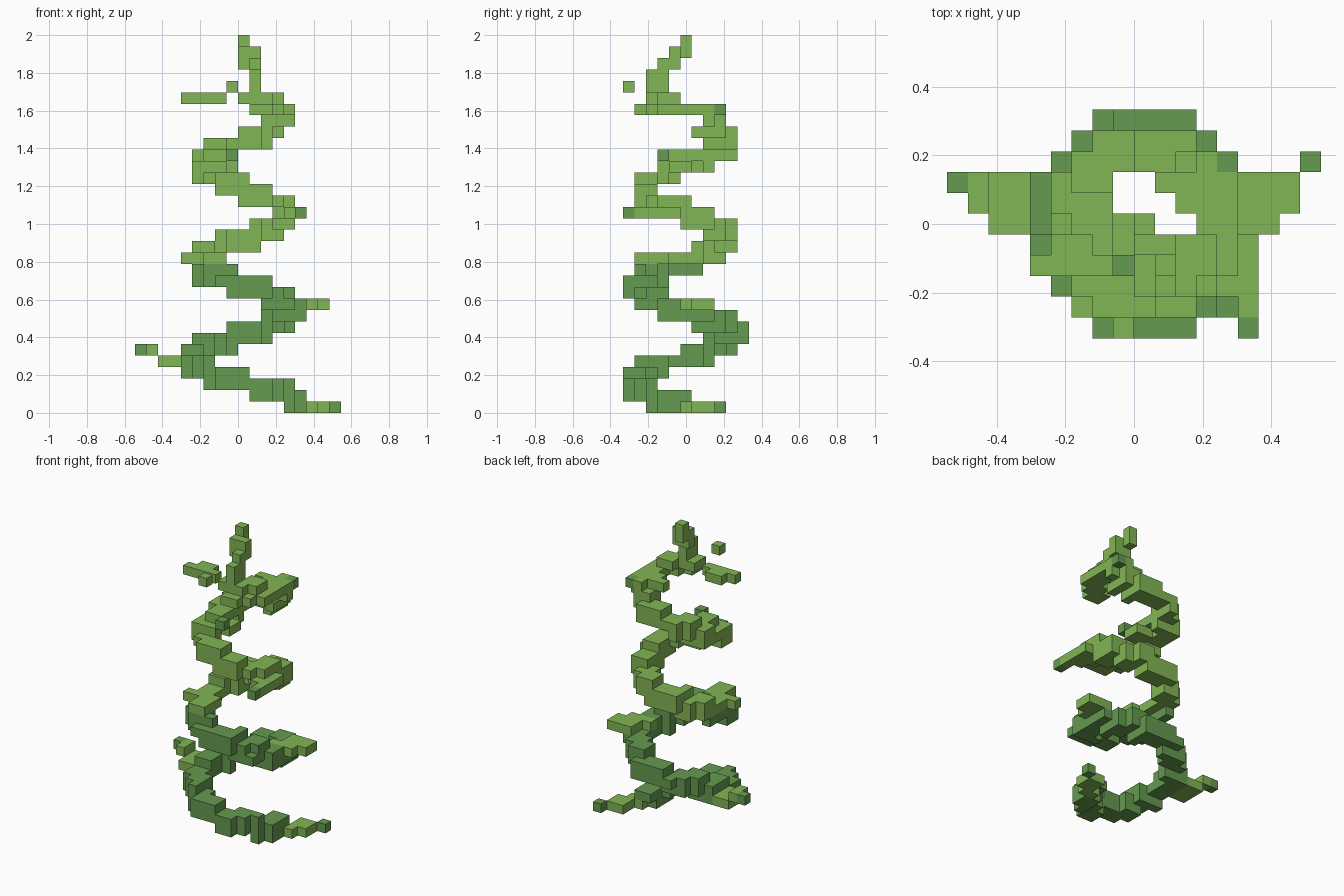
import bpy, bmesh, math
from mathutils import Vector

if "Cube" in bpy.data.objects:
    bpy.data.objects.remove(bpy.data.objects["Cube"], do_unlink=True)

U = 2 / 33  # size of one block


def material(name, rgb):
    m = bpy.data.materials.new(name)
    m.use_nodes = True
    m.diffuse_color = (*rgb, 1)
    m.node_tree.nodes["Principled BSDF"].inputs["Base Color"].default_value = (*rgb, 1)
    return m


DARK = material("dark_green", (0.130, 0.325, 0.080))
LIGHT = material("light_green", (0.225, 0.465, 0.090))


def box(x0, x1, y0, y1, z):
    """Blocks of one layer, both ends included."""
    return {(x, y, z) for x in range(x0, x1 + 1) for y in range(y0, y1 + 1)}


def coil(first, sectors, inner, outer):
    """Each layer keeps the part of a ring that lies inside its sector."""
    cells = set()
    for k, s in enumerate(sectors, first):
        cells |= {c for c in box(*s, k) if inner <= math.hypot(c[0], c[1]) <= outer}
    return cells


def build(name, cells, mat):
    """Outer skin of a group of blocks."""
    bm = bmesh.new()
    for c in sorted(cells):
        centre = Vector((c[0] + 0.5, c[1], c[2] + 0.5))
        for axis in range(3):
            for sign in (-1, 1):
                n = [0, 0, 0]
                n[axis] = sign
                if tuple(a + b for a, b in zip(c, n)) in cells:
                    continue
                n = Vector(n) / 2
                u = Vector((n.y, n.z, n.x))
                v = 2 * n.cross(u)
                corners = (-u - v, u - v, u + v, -u + v)
                bm.faces.new([bm.verts.new((centre + n + q) * U) for q in corners])
    bmesh.ops.remove_doubles(bm, verts=bm.verts[:], dist=U / 100)
    mesh = bpy.data.meshes.new(name)
    bm.to_mesh(mesh)
    bm.free()
    mesh.materials.append(mat)
    bpy.context.collection.objects.link(bpy.data.objects.new(name, mesh))


# Lower coil: x range and y range of each layer, from the ground up
lower = coil(0, [
    (4, 5, -3, -1), (1, 5, -5, 0), (-3, 4, -5, -3), (-5, 0, -5, -2),
    (-5, -3, -4, 2), (-5, -1, 0, 4), (-4, 2, 2, 5), (-1, 4, 1, 5),
    (2, 5, -2, 4), (2, 5, -4, -1), (-1, 4, -5, -2), (-4, 2, -5, -2),
    (-4, -1, -4, 1)], 3.6, 5.45)
lower |= {(4, -4, 9)}

# Upper coil, narrower
upper = coil(13, [
    (-4, -2, -3, 3), (-4, 1, 1, 4), (-2, 3, 2, 4), (1, 4, 0, 4),
    (3, 4, -2, 2), (0, 4, -4, 0), (-2, 2, -4, -3), (-4, 0, -4, -1),
    (-4, -2, -2, 2), (-4, -2, 1, 4), (-3, 2, 2, 4), (0, 3, 1, 4),
    (2, 4, 2, 3), (1, 4, -4, 1)], 2.8, 4.55)
upper |= coil(27, [(0, 3, -3, -1)], 2.0, 3.9)

# Stem that climbs from the last turn to the tip
stem = box(1, 1, -3, -2, 28) | box(1, 1, -3, -2, 29)
stem |= {(1, -2, 30)} | box(0, 1, -1, -1, 30)
stem |= box(0, 1, -1, -1, 31) | {(0, 0, 31), (0, 0, 32)}
upper |= stem

# Leaves: flat groups of light blocks, most with a dark tip block
leaves = {
    "ground_leaf": (box(6, 6, 0, 2, 0) | box(7, 7, 1, 2, 0) | {(5, 0, 0)}, (8, 3, 0)),
    "low_right_leaf": (box(-7, -6, 0, 2, 4) | box(-8, -8, 1, 2, 5), (-9, 2, 5)),
    "low_left_leaf": (box(5, 6, 0, 2, 9) | box(7, 7, 1, 2, 9) | {(4, 0, 9)}, None),
    "middle_right_leaf": (box(-5, -3, -2, -2, 13) | box(-3, -2, -4, -3, 13), None),
    "middle_left_leaf": (box(4, 4, -3, -1, 17) | box(5, 5, -4, -1, 17), (5, -5, 17)),
    "inner_leaf": (box(-2, -1, -1, 0, 21) | box(-3, -2, -1, 1, 22), (-1, -2, 22)),
    "high_left_leaf": (box(1, 2, 2, 2, 26) | {(2, 1, 26)} | box(3, 4, 2, 2, 26)
                       | {(3, 3, 26)}, (4, 3, 26)),
    "high_right_leaf": (box(-5, -2, -2, -2, 27) | box(-4, -3, -1, -1, 27), None),
    "loose_leaf": ({(-1, -5, 28)}, None),
}
for name, (cells, tip) in leaves.items():
    build(name, cells - lower - upper, LIGHT)
    if tip:
        build(name + "_tip", {tip}, DARK)

build("lower_vine", lower, DARK)
build("upper_vine", upper, LIGHT)
